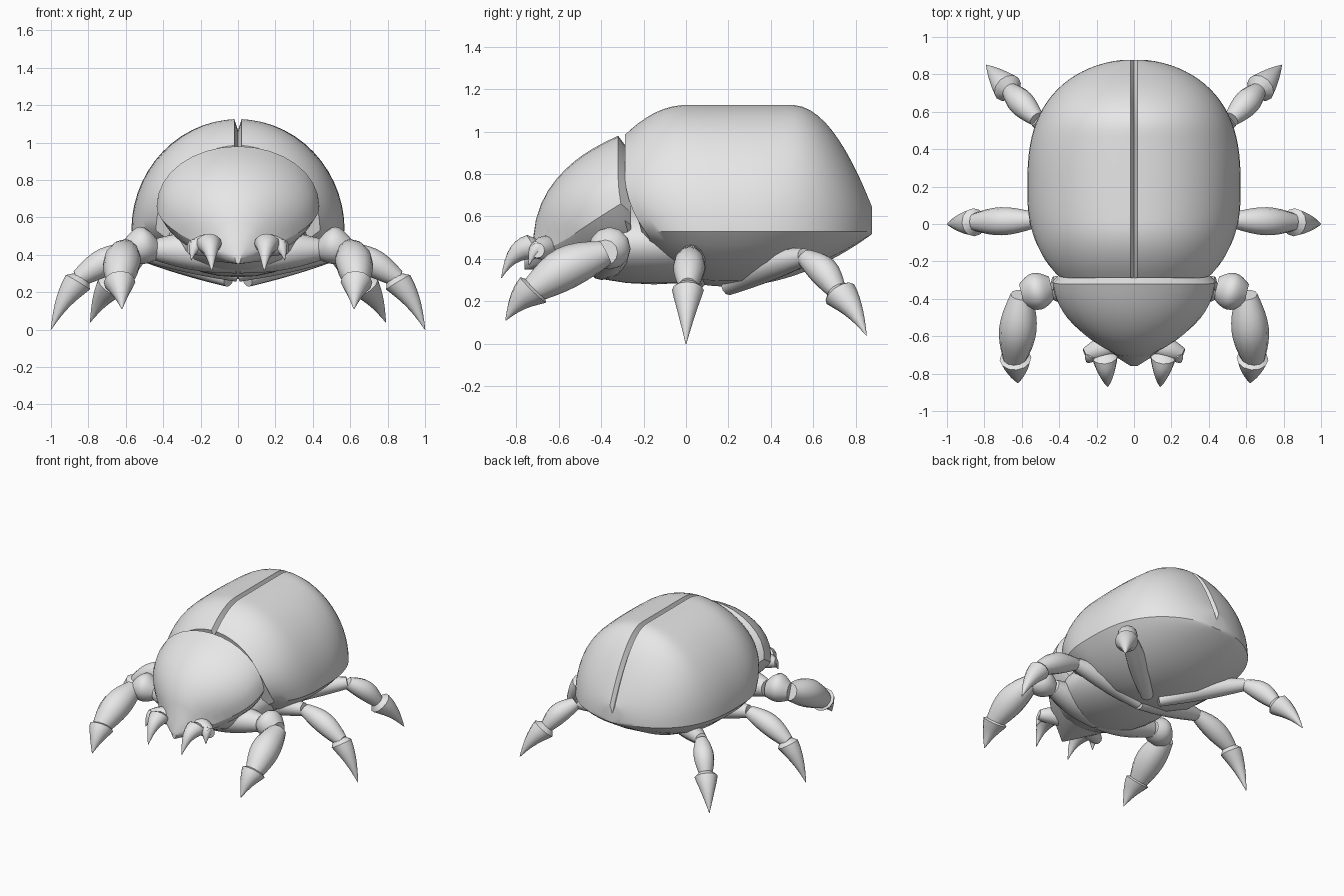
import bpy, bmesh
from math import sin, cos, pi, sqrt, radians
from mathutils import Vector

cube = bpy.data.objects.get("Cube")
if cube:
    bpy.data.objects.remove(cube, do_unlink=True)

COLOUR = (0.8, 0.8, 0.8, 1)
grey = bpy.data.materials.new("shell_grey")
grey.use_nodes = True
grey.diffuse_color = COLOUR
grey.node_tree.nodes["Principled BSDF"].inputs["Base Color"].default_value = COLOUR


def finish(ob, angle=35):
    """Colour an object and smooth it, keeping edges above the angle sharp."""
    ob.data.materials.append(grey)
    bpy.ops.object.select_all(action='DESELECT')
    ob.select_set(True)
    bpy.context.view_layer.objects.active = ob
    bpy.ops.object.shade_smooth_by_angle(angle=radians(angle))


def skin(name, parts, mirror=False, angle=35):
    """Skin each part's closed rings into one object."""
    bm = bmesh.new()
    for rings in parts:
        loops = [[bm.verts.new(point) for point in ring] for ring in rings]
        for low, high in zip(loops, loops[1:]):
            for i in range(len(low)):
                bm.faces.new((low[i - 1], low[i], high[i], high[i - 1]))
        bm.faces.new(loops[0])
        bm.faces.new(loops[-1])
    bmesh.ops.recalc_face_normals(bm, faces=bm.faces)
    mesh = bpy.data.meshes.new(name)
    bm.to_mesh(mesh)
    bm.free()
    ob = bpy.data.objects.new(name, mesh)
    bpy.context.collection.objects.link(ob)
    finish(ob, angle)
    if mirror:
        ob.modifiers.new("mirror", 'MIRROR').use_mirror_merge = False


def clamp(value):
    return max(0, min(1, value))


def section(y, width, top, edge, low, groove=0.0, sweep=0.0, arc=14):
    """Domed cross-section; its lower sides are swept backwards near the front."""
    half = [(0, top - min(groove, (top - edge) / 2))]
    if groove:
        half.append((min(0.02, width / 3), top))
    for i in range(1, arc + 1):
        turn = pi / 2 * i / arc
        if not groove or width * sin(turn) > half[1][0]:
            half.append((width * sin(turn), edge + (top - edge) * cos(turn)))
        else:
            half.append((half[1][0], top))
    for inward, down in ((0.9, 0.25), (0.7, 0.6), (0.4, 0.9)):
        half.append((width * inward, edge + (low - edge) * down))
    half.append((0, low))
    ring = half + [(-x, z) for x, z in reversed(half[1:-1])]
    sweep *= clamp((0.1 - y) / 0.4)
    return [(x, y + sweep * clamp((0.8 - z) / 0.3) ** 2, z) for x, z in ring]


def wing_section(u):
    """Wing case section, u running from the shoulders to the tail at one."""
    y = 0.2 + 0.68 * u
    width = 0.57 * sqrt(1 - abs(u) ** 2.7)
    front, rear = max(0, -y), max(0, y - 0.5)
    top = 1.125 - 1.7 * front ** 2 - 3.4 * rear ** 2
    return section(y, width, top, 0.53, 0.27 + 0.25 * u * u, groove=0.06, sweep=0.12)


def shield_section(u):
    """Head shield section, u running from the rear rim to the snout at one."""
    top = 0.98 - 0.6 * (0.4 * u + 0.6 * u ** 3)
    return section(-0.32 - 0.51 * u, 0.435 * (1 - u * u), top, 0.66 - 0.28 * u, 0.35,
                   sweep=0.06, arc=8)


def limb(start, end, thick, claw=False, bow=0.02, sides=12, steps=8):
    """Rings of a spindle, or of a claw with a flared base, bowed upwards."""
    start, end = Vector(start), Vector(end)
    axis = (end - start).normalized()
    side = axis.cross(Vector((0, 0, 1))).normalized()
    up = side.cross(axis)
    rings = []
    for i in range(steps + 1):
        t = i / steps
        centre = start.lerp(end, t) + up * bow * sin(pi * t)
        radius = 0.6 + 0.4 * sin(pi * t)
        if claw:
            radius = min(0.5 + 4 * t, 1.15 * (1.02 - t))
        turns = [2 * pi * k / sides for k in range(sides)]
        rings.append([centre + thick * radius * (side * cos(a) + up * sin(a)) for a in turns])
    return rings


def leg_pair(name, thick, claw_thick, joints):
    """Spindles between the joints, ending in a claw; mirrored to both sides."""
    joints = [Vector(j) for j in joints]
    parts = [limb(a, b, thick) for a, b in zip(joints[:-2], joints[1:-1])]
    knee, ankle, tip = joints[-3:]
    parts.append(limb(ankle.lerp(knee, 0.1), tip, claw_thick, claw=True))
    skin(name, parts, mirror=True)


# Domed wing case with the centre seam, rings packed closer at the tail
rings = 34
skin("wing_case", [[wing_section(sin(-0.8 + 2.27 * i / rings)) for i in range(rings + 1)]])

# Head shield with a turned-in rear rim
rim = section(-0.26, 0.39, 0.9, 0.62, 0.38, arc=8)
skin("head_shield", [[rim] + [shield_section(0.98 * i / 12) for i in range(13)]], angle=28)

# Chest under the shield
bpy.ops.mesh.primitive_uv_sphere_add(segments=24, ring_count=12, location=(0, -0.15, 0.47))
chest = bpy.context.object
chest.name = "chest"
chest.scale = (0.38, 0.5, 0.19)
finish(chest)

# Jaws: cross base, hooked fang and small outer prong
skin("jaws", [
    limb((0.06, -0.62, 0.42), (0.26, -0.7, 0.44), 0.06),
    limb((0.16, -0.67, 0.46), (0.14, -0.87, 0.31), 0.07, claw=True, bow=0.05),
    limb((0.21, -0.67, 0.46), (0.25, -0.74, 0.37), 0.045, claw=True),
], mirror=True)

# Legs from the body outwards
leg_pair("front_legs", 0.1, 0.085, [
    (0, -0.4, 0.36), (0.44, -0.34, 0.43), (0.6, -0.38, 0.43),
    (0.64, -0.73, 0.25), (0.62, -0.85, 0.11)])
leg_pair("middle_legs", 0.075, 0.075, [
    (0, 0.05, 0.3), (0.54, 0.02, 0.42), (0.86, 0.01, 0.27), (1, 0, 0)])
leg_pair("hind_legs", 0.07, 0.08, [
    (0.05, 0.2, 0.27), (0.52, 0.56, 0.41), (0.67, 0.72, 0.24), (0.79, 0.85, 0.04)])
